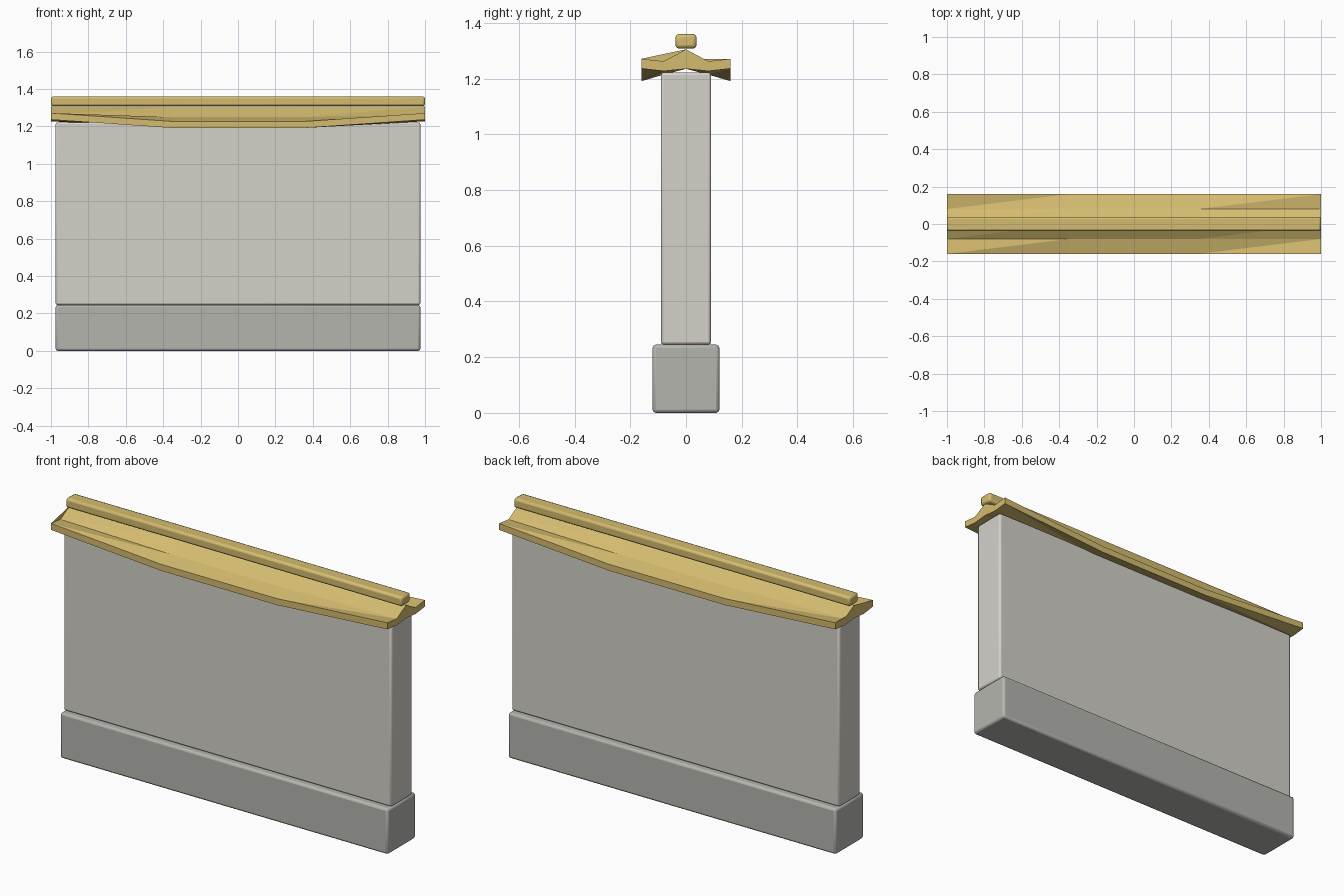
import bpy, bmesh
from math import radians

if "Cube" in bpy.data.objects:
    bpy.data.objects.remove(bpy.data.objects["Cube"])


def material(name, rgb):
    m = bpy.data.materials.new(name)
    m.diffuse_color = (*rgb, 1)
    m.use_nodes = True
    m.node_tree.nodes["Principled BSDF"].inputs["Base Color"].default_value = m.diffuse_color
    return m


stone = material("stone", (0.46, 0.46, 0.43))
plaster = material("plaster", (0.66, 0.64, 0.59))
tile = material("roof_tile", (0.66, 0.50, 0.16))


def block(name, half_x, half_y, z0, z1, bevel, mat):
    bpy.ops.mesh.primitive_cube_add(size=1, location=(0, 0, (z0 + z1) / 2))
    ob = bpy.context.object
    ob.name = name
    ob.scale = (2 * half_x, 2 * half_y, z1 - z0)
    bpy.ops.object.transform_apply(location=False, rotation=False, scale=True)
    mod = ob.modifiers.new("rounded_edges", 'BEVEL')
    mod.width = bevel
    mod.segments = 2
    ob.data.materials.append(mat)
    bpy.ops.object.shade_smooth_by_angle(angle=radians(35))
    return ob


# Footing, wall and ridge bar
block("footing", 0.975, 0.12, 0, 0.245, 0.012, stone)
block("wall_panel", 0.975, 0.09, 0.245, 1.222, 0.010, plaster)
block("ridge_bar", 1.0, 0.038, 1.308, 1.36, 0.012, tile)

# Curved roof: four cross-sections, eaves lifted at both ends
ys = (-0.16, -0.08, 0, 0.08, 0.16)
middle_top = (1.226, 1.249, 1.305, 1.249, 1.226)
end_top = (1.271, 1.262, 1.305, 1.262, 1.271)
thickness = (0.035, 0.035, 0.07, 0.035, 0.035)

bm = bmesh.new()
top, bottom = [], []
for x, zs in ((-1, end_top), (-0.345, middle_top), (0.345, middle_top), (1, end_top)):
    top.append([bm.verts.new((x, y, z)) for y, z in zip(ys, zs)])
    bottom.append([bm.verts.new((x, y, z - t)) for y, z, t in zip(ys, zs, thickness)])

for i in range(3):
    for j in range(4):
        # Creased slopes, split along one diagonal
        a, b, c, d = top[i][j], top[i + 1][j], top[i + 1][j + 1], top[i][j + 1]
        bm.faces.new((a, b, c))
        bm.faces.new((a, c, d))
        a, b, c, d = bottom[i][j], bottom[i + 1][j], bottom[i + 1][j + 1], bottom[i][j + 1]
        bm.faces.new((c, b, a))
        bm.faces.new((d, c, a))
    # Front and back eave edges
    bm.faces.new((bottom[i][0], bottom[i + 1][0], top[i + 1][0], top[i][0]))
    bm.faces.new((top[i][4], top[i + 1][4], bottom[i + 1][4], bottom[i][4]))

# Right end follows the profile, left end is a fan from the front eave
for j in range(4):
    bm.faces.new((bottom[3][j], bottom[3][j + 1], top[3][j + 1], top[3][j]))
loop = top[0] + bottom[0][::-1]
for k in range(1, len(loop) - 1):
    bm.faces.new((loop[0], loop[k], loop[k + 1]))

mesh = bpy.data.meshes.new("roof")
bm.to_mesh(mesh)
bm.free()
mesh.materials.append(tile)
bpy.context.collection.objects.link(bpy.data.objects.new("roof", mesh))
